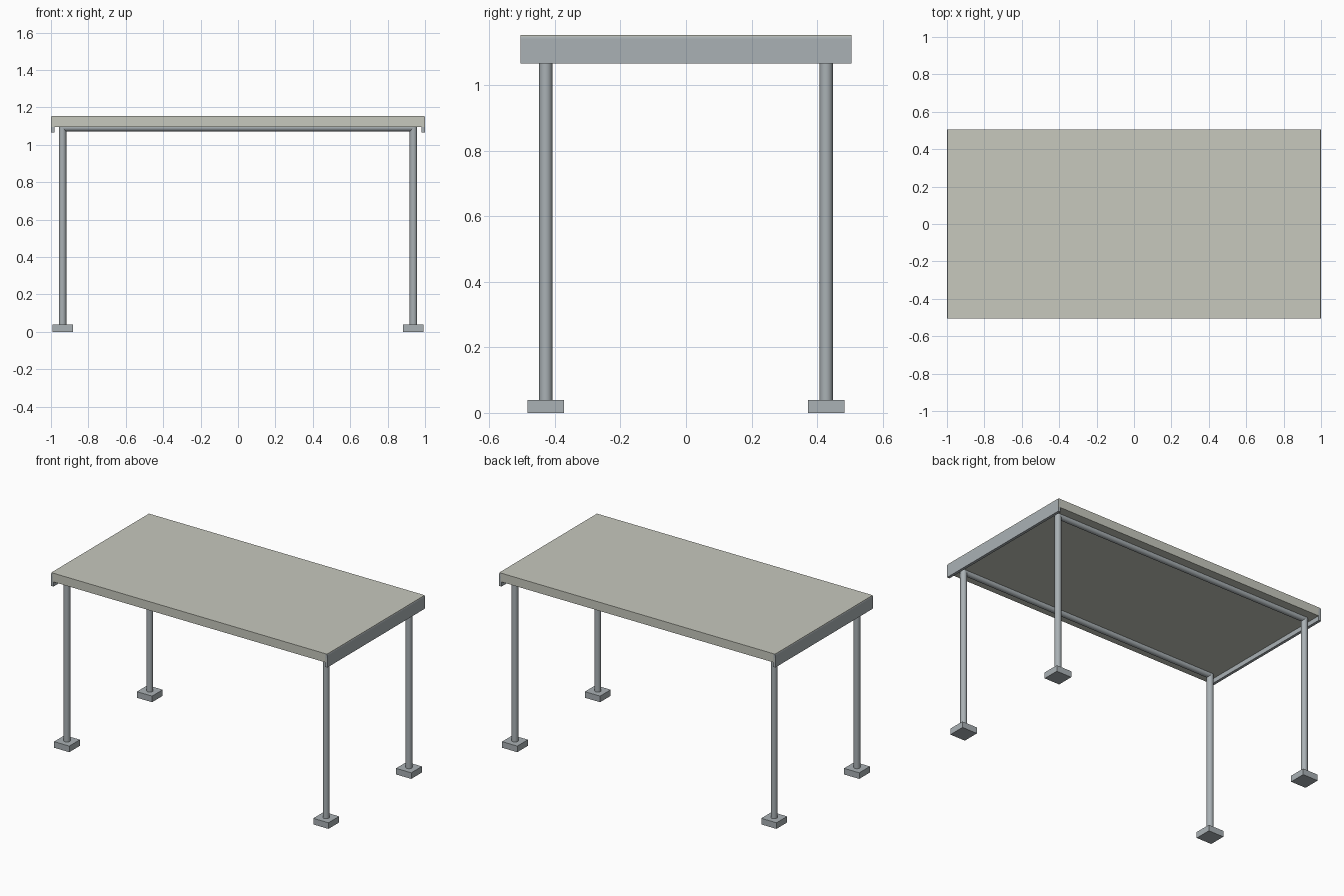
import bpy, bmesh, math
from mathutils import Vector

if "Cube" in bpy.data.objects:
    bpy.data.objects.remove(bpy.data.objects["Cube"])


def material(name, color):
    m = bpy.data.materials.new(name)
    m.diffuse_color = (*color, 1)
    m.use_nodes = True
    m.node_tree.nodes["Principled BSDF"].inputs["Base Color"].default_value = m.diffuse_color
    return m


roof_mat = material("pale_panel", (0.57, 0.58, 0.51))
metal_mat = material("grey_metal", (0.40, 0.44, 0.46))


def box(name, center, size, mat):
    bpy.ops.mesh.primitive_cube_add(size=1, location=center)
    ob = bpy.context.object
    ob.name = name
    ob.scale = size
    bpy.ops.object.transform_apply(location=False, rotation=False, scale=True)
    ob.data.materials.append(mat)


def tube(name, a, b, radius, mat):
    a, b = Vector(a), Vector(b)
    bpy.ops.mesh.primitive_cylinder_add(vertices=24, radius=radius, depth=(b - a).length,
                                        location=(a + b) / 2)
    ob = bpy.context.object
    ob.name = name
    ob.rotation_euler = (b - a).to_track_quat('Z', 'Y').to_euler()
    ob.data.materials.append(mat)
    bpy.ops.object.shade_smooth_by_angle(angle=math.radians(40))


def fascia(name, side):
    # End board with a softly rounded top outer edge, extruded along y
    profile = [(0.982, 1.066), (1.0, 1.066), (1.0, 1.142), (0.999, 1.147),
               (0.997, 1.151), (0.982, 1.151)]
    bm = bmesh.new()
    face = bm.faces.new([bm.verts.new((side * x, -0.505, z)) for x, z in profile])
    ext = bmesh.ops.extrude_face_region(bm, geom=[face])
    moved = [v for v in ext["geom"] if isinstance(v, bmesh.types.BMVert)]
    bmesh.ops.translate(bm, verts=moved, vec=(0, 1.01, 0))
    bmesh.ops.recalc_face_normals(bm, faces=bm.faces)
    me = bpy.data.meshes.new(name)
    bm.to_mesh(me)
    bm.free()
    me.materials.append(metal_mat)
    bpy.context.collection.objects.link(bpy.data.objects.new(name, me))


# Roof panel
box("roof_panel", (0, 0, 1.1245), (1.996, 1.01, 0.057), roof_mat)

# End boards
fascia("left_fascia", -1)
fascia("right_fascia", 1)

# Beams, posts and feet
PX, PY = 0.938, 0.428
for y, fb in ((-PY, "front"), (PY, "back")):
    tube(fb + "_beam", (-PX, y, 1.092), (PX, y, 1.092), 0.02, metal_mat)
    for x, lr in ((-PX, "left"), (PX, "right")):
        tube(f"{fb}_{lr}_post", (x, y, 0.03), (x, y, 1.105), 0.02, metal_mat)
        box(f"{fb}_{lr}_foot", (x, y, 0.02), (0.11, 0.11, 0.04), metal_mat)
